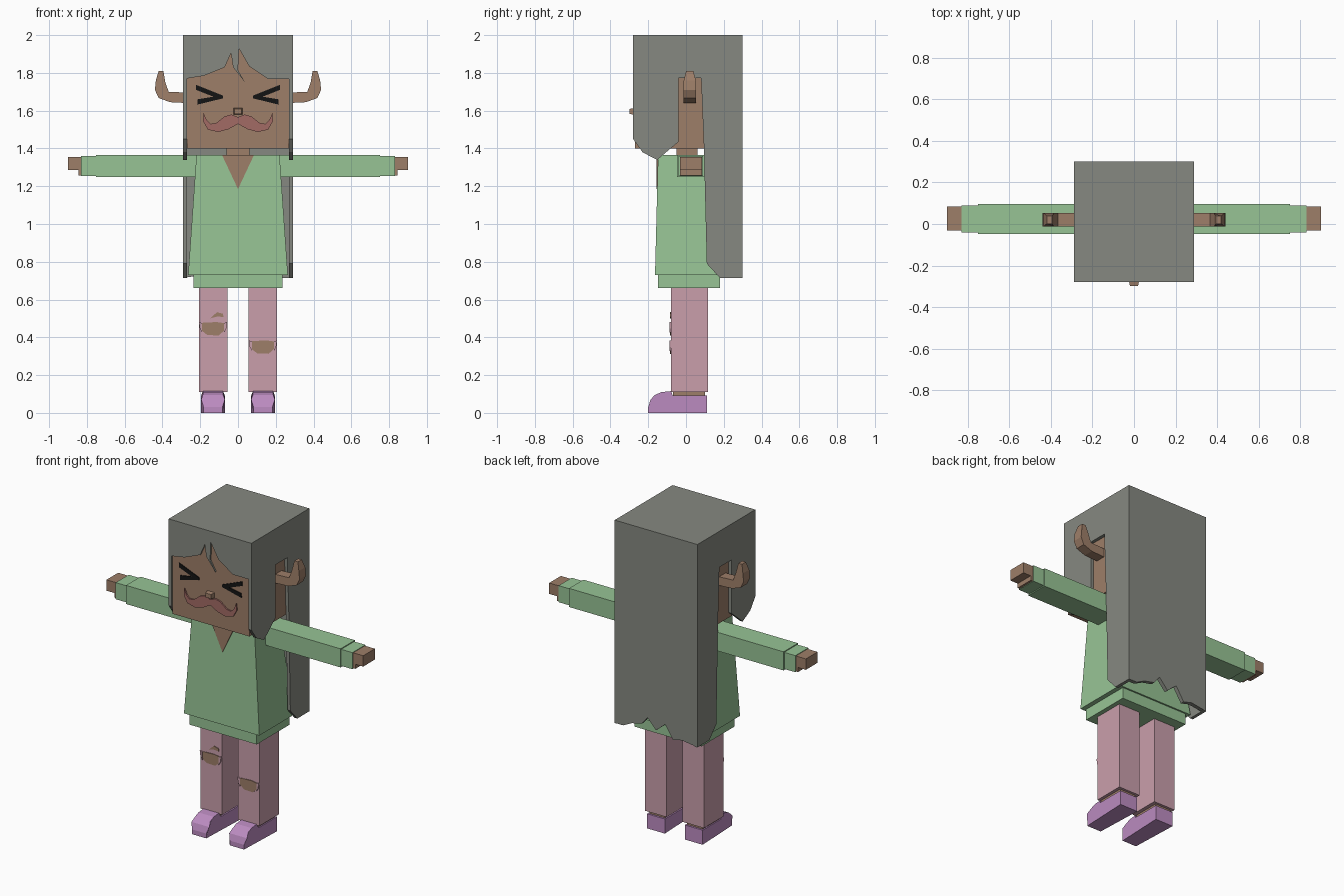
import bpy, bmesh

cube = bpy.data.objects.get("Cube")
if cube:
    bpy.data.objects.remove(cube, do_unlink=True)


def material(name, r, g, b):
    m = bpy.data.materials.new(name)
    m.use_nodes = True
    m.diffuse_color = (r, g, b, 1)
    m.node_tree.nodes["Principled BSDF"].inputs["Base Color"].default_value = (r, g, b, 1)
    return m


HAIR = material("grey_hair", .24, .25, .22)
SKIN = material("tan_skin", .34, .21, .14)
KNIT = material("green_knit", .31, .55, .30)
PINK = material("pink_cloth", .59, .345, .41)
SHOE = material("lilac_leather", .51, .265, .54)
LIP = material("red_moustache", .36, .145, .13)
BLACK = material("black", .007, .007, .007)


def prism(name, pts, plane, a, b, mat, shape=None):
    """Extrude an outline in the XZ or YZ plane from a to b; shape may move corners."""
    bm = bmesh.new()

    def corner(p, t):
        co = (p[0], t, p[1]) if plane == "XZ" else (t, p[0], p[1])
        return bm.verts.new(shape(*co) if shape else co)

    near = [corner(p, a) for p in pts]
    far = [corner(p, b) for p in pts]
    bm.faces.new(near)
    bm.faces.new(far[::-1])
    n = len(pts)
    for i in range(n):
        j = (i + 1) % n
        bm.faces.new((near[j], near[i], far[i], far[j]))
    bmesh.ops.recalc_face_normals(bm, faces=bm.faces)
    mesh = bpy.data.meshes.new(name)
    bm.to_mesh(mesh)
    bm.free()
    mesh.materials.append(mat)
    obj = bpy.data.objects.new(name, mesh)
    bpy.context.collection.objects.link(obj)
    return obj


def box(name, x, y, z, mat, shape=None):
    pts = [(x[0], z[0]), (x[1], z[0]), (x[1], z[1]), (x[0], z[1])]
    return prism(name, pts, "XZ", y[0], y[1], mat, shape)


def flip(pts, s):
    return [(s * u, v) for u, v in pts]


# Head and neck
box("head", (-.269, .269), (-.27, .275), (1.4, 1.97), SKIN)
box("neck", (-.06, .06), (-.05, .06), (1.34, 1.42), SKIN)

# Hair: crown, jagged fringe, back sheet
box("hair_crown", (-.29, .29), (-.28, .3), (1.95, 2), HAIR)
fringe = [(-.29, 2), (-.29, 1.767), (-.18, 1.785), (-.07, 1.83), (-.037, 1.905),
          (-.026, 1.83), (.037, 1.75), (0, 1.815), (.005, 1.93), (.058, 1.836),
          (.16, 1.767), (.29, 1.767), (.29, 2)]
prism("hair_fringe", fringe, "XZ", -.28, -.262, HAIR)
back = [(-.29, 2), (-.29, .715), (-.18, .73), (-.12, .715), (-.065, .8), (0, .745),
        (.06, .81), (.1, .76), (.17, .745), (.23, .715), (.29, .715), (.29, 2)]
prism("hair_back", back, "XZ", .3, .275, HAIR)

# Hair sides with a front lock and an ear opening
side = [(-.28, 2), (-.28, 1.45), (-.23, 1.38), (-.153, 1.339), (-.085, 1.397), (-.04, 1.434),
        (-.04, 1.772), (.08, 1.772), (.095, 1.4), (.11, .79), (.18, .714), (.3, .714), (.3, 2)]

# Facial features
box("nose", (-.026, .026), (-.298, -.265), (1.578, 1.614), SKIN,
    lambda x, y, z: (x * .75, y, 1.596 + (z - 1.596) * .75) if y < -.28 else (x, y, z))
half = [(0, 1.53), (.05, 1.502), (.105, 1.487), (.16, 1.5), (.185, 1.545), (.182, 1.588),
        (.166, 1.55), (.145, 1.53), (.115, 1.535), (.07, 1.57), (.035, 1.58), (0, 1.565)]
prism("moustache", half + flip(half[-2:0:-1], -1), "XZ", -.279, -.27, LIP)
eye = [(.222, 1.737), (.08, 1.68), (.08, 1.665), (.216, 1.632), (.214, 1.66),
       (.13, 1.674), (.222, 1.71)]

# Sweater: flared body, hem and bare neckline


def flare(x, y, z):
    if z > 1:
        return x, y, z
    return x * 1.2, (-.164 if y < 0 else .19), z


box("sweater_body", (-.22, .22), (-.148, .095), (.73, 1.365), KNIT, flare)
box("sweater_hem", (-.235, .235), (-.148, .18), (.66, .735), KNIT)
prism("neckline", [(-.085, 1.366), (0, 1.185), (.085, 1.366)], "XZ", -.156, -.147, SKIN)

horn = [(.26, 1.64), (.36, 1.645), (.42, 1.667), (.44, 1.71), (.435, 1.76), (.42, 1.81),
        (.395, 1.81), (.385, 1.75), (.367, 1.7), (.26, 1.695)]
sole = [(.112, 0), (.112, .092), (-.07, .092), (-.08, .115), (-.13, .11), (-.165, .095),
        (-.188, .07), (-.2, .03), (-.2, 0)]


def narrow_tip(x, y, z):
    return (x, .02 + (y - .02) * .6, z) if z > 1.78 else (x, y, z)


# Paired parts
for s, tag in ((1, "left"), (-1, "right")):
    def span(a, b):
        return s * a, s * b

    def toe(x, y, z):
        mid = s * .132
        k = .8 if y < -.195 else .86 if z > .093 else 1
        return mid + (x - mid) * k, y, z

    prism(tag + "_hair_side", side, "YZ", s * .29, s * .27, HAIR)
    prism(tag + "_eye", flip(eye, s), "XZ", -.275, -.268, BLACK)
    prism(tag + "_horn", flip(horn, s), "XZ", -.012, .052, SKIN, narrow_tip)
    box(tag + "_sleeve", span(.15, .752), (-.047, .097), (1.248, 1.366), KNIT)
    box(tag + "_cuff", span(.74, .83), (-.04, .09), (1.255, 1.36), KNIT)
    box(tag + "_hand", span(.82, .9), (-.032, .085), (1.287, 1.356), SKIN)
    box(tag + "_thumb", span(.82, .845), (-.032, .085), (1.258, 1.3), SKIN)
    box(tag + "_leg", span(.055, .207), (-.08, .116), (.11, .68), PINK)
    box(tag + "_ankle", span(.078, .187), (-.07, .1), (.07, .115), SKIN)
    prism(tag + "_shoe", sole, "YZ", s * .07, s * .195, SHOE, toe)

# Torn knees with frayed ends
tear = [(-.058, .03), (-.062, -.01), (-.03, -.035), (.03, -.037), (.06, -.01),
        (.058, .028), (.02, .034), (-.02, .032)]
fray = [(.058, .028), (.075, .034), (.07, 0), (.058, -.022)]
for x, z, tag in ((-.132, .447, "right"), (.132, .35, "left")):
    def place(pts):
        return [(x + u, z + v) for u, v in pts]

    prism(tag + "_knee_tear", place(tear), "XZ", -.084, -.079, SKIN)
    for s in (1, -1):
        prism(tag + "_knee_fray", place(flip(fray, s)), "XZ", -.088, -.079, PINK)
prism("small_tear", [(-.148, .5), (-.11, .51), (-.076, .508), (-.08, .525), (-.11, .533),
                     (-.13, .517)], "XZ", -.084, -.079, SKIN)
